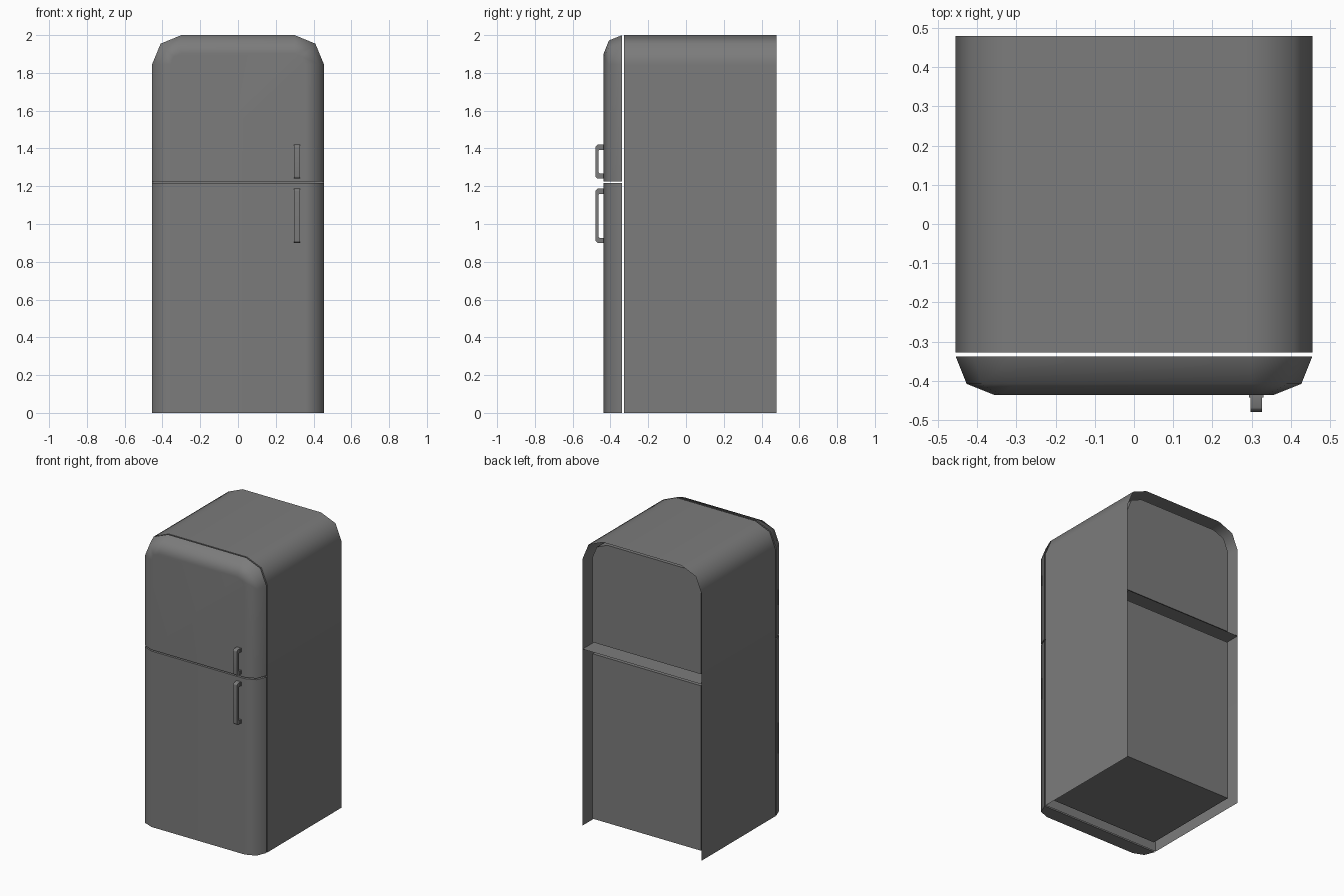
import bpy, bmesh, math

cube = bpy.data.objects.get("Cube")
if cube:
    bpy.data.objects.remove(cube, do_unlink=True)

# Single enamel colour
enamel = bpy.data.materials.new("grey_enamel")
enamel.use_nodes = True
grey = (0.2, 0.2, 0.2, 1)
enamel.diffuse_color = grey
enamel.node_tree.nodes["Principled BSDF"].inputs["Base Color"].default_value = grey

HALF, TOP, RADIUS = 0.455, 2.0, 0.155
SPLIT = 1.22
BODY_FRONT, BODY_BACK = -0.328, 0.48


def arch(bottom, inset=0.0):
    """Outline in x, z with two-segment rounded top corners, bottom edge last."""
    r, half, top = RADIUS - inset, HALF - inset, TOP - inset
    right = [(half, bottom)]
    for step in range(3):
        a = math.radians(45 * step)
        right.append((half - r + r * math.cos(a), top - r + r * math.sin(a)))
    return right + [(-x, z) for x, z in reversed(right)]


def box_outline(bottom, top, inset=0.0):
    half = HALF - inset
    return [(half, bottom), (half, top), (-half, top), (-half, bottom)]


def finish(name, bm):
    bmesh.ops.recalc_face_normals(bm, faces=bm.faces)
    mesh = bpy.data.meshes.new(name)
    bm.to_mesh(mesh)
    bm.free()
    mesh.materials.append(enamel)
    obj = bpy.data.objects.new(name, mesh)
    bpy.context.collection.objects.link(obj)
    bpy.ops.object.select_all(action='DESELECT')
    obj.select_set(True)
    bpy.context.view_layer.objects.active = obj
    bpy.ops.object.shade_smooth_by_angle(angle=math.radians(50))
    weighted = obj.modifiers.new("Weighted Normals", 'WEIGHTED_NORMAL')
    weighted.keep_sharp = True
    return obj


def loft(name, sections, closed=True):
    """Join (y, outline) sections; closed ones get end caps."""
    bm = bmesh.new()
    rings = [[bm.verts.new((x, y, z)) for x, z in pts] for y, pts in sections]
    count = len(rings[0])
    for a, b in zip(rings, rings[1:]):
        for i in range(count if closed else count - 1):
            j = (i + 1) % count
            bm.faces.new((a[i], a[j], b[j], b[i]))
    if closed:
        bm.faces.new(rings[0])
        bm.faces.new(rings[-1])
    return finish(name, bm)


def sheet(name, points):
    bm = bmesh.new()
    bm.faces.new([bm.verts.new(p) for p in points])
    return finish(name, bm)


def extrude_x(name, profile, x0, x1):
    """Extrude a y, z profile sideways."""
    bm = bmesh.new()
    face = bm.faces.new([bm.verts.new((x0, y, z)) for y, z in profile])
    out = bmesh.ops.extrude_face_region(bm, geom=[face])
    for v in out["geom"]:
        if isinstance(v, bmesh.types.BMVert):
            v.co.x = x1
    return finish(name, bm)


# Cabinet: thin outer skin, open at the back and underneath
skin = arch(0)
loft("cabinet_skin", [(BODY_FRONT, skin), (BODY_BACK, skin)], closed=False)
sheet("cabinet_front", [(x, BODY_FRONT, z) for x, z in skin])
sheet("cabinet_divider", [(HALF, BODY_FRONT, SPLIT), (HALF, BODY_BACK, SPLIT),
                          (-HALF, BODY_BACK, SPLIT), (-HALF, BODY_FRONT, SPLIT)])

# Inner compartments, set in from the skin
WALL = 0.04
upper = arch(SPLIT + WALL, WALL)
lower = box_outline(WALL, SPLIT - WALL, WALL)
for name, outline in (("freezer_compartment", upper), ("fridge_compartment", lower)):
    loft(name, [(-0.30, outline), (0.43, outline)])

# Doors with a rounded front edge
DOOR_STEPS = ((-0.338, 0), (-0.408, 0.028), (-0.436, 0.098))
loft("freezer_door", [(y, arch(SPLIT + 0.005, d)) for y, d in DOOR_STEPS])
loft("fridge_door", [(y, box_outline(0, SPLIT - 0.004, d)) for y, d in DOOR_STEPS])


# Handles: chamfered bracket with a small foot at each end
def handle(name, z0, z1):
    back, front, cut, bar, end = -0.434, -0.48, 0.012, 0.017, 0.027
    half = [(back, z0), (front + cut, z0), (front, z0 + cut)]
    inner = [(front + bar, z0 + end + 0.006), (front + bar + 0.006, z0 + end), (back, z0 + end)]
    flip = lambda pts: [(y, z0 + z1 - z) for y, z in reversed(pts)]
    extrude_x(name, half + flip(half) + flip(inner) + inner, 0.297, 0.327)
    for label, z in (("lower", z0), ("upper", z1 - end)):
        foot = [(back, z), (-0.443, z), (-0.443, z + end), (back, z + end)]
        extrude_x(f"{name}_{label}_foot", foot, 0.293, 0.331)


handle("freezer_handle", 1.24, 1.42)
handle("fridge_handle", 0.90, 1.187)
